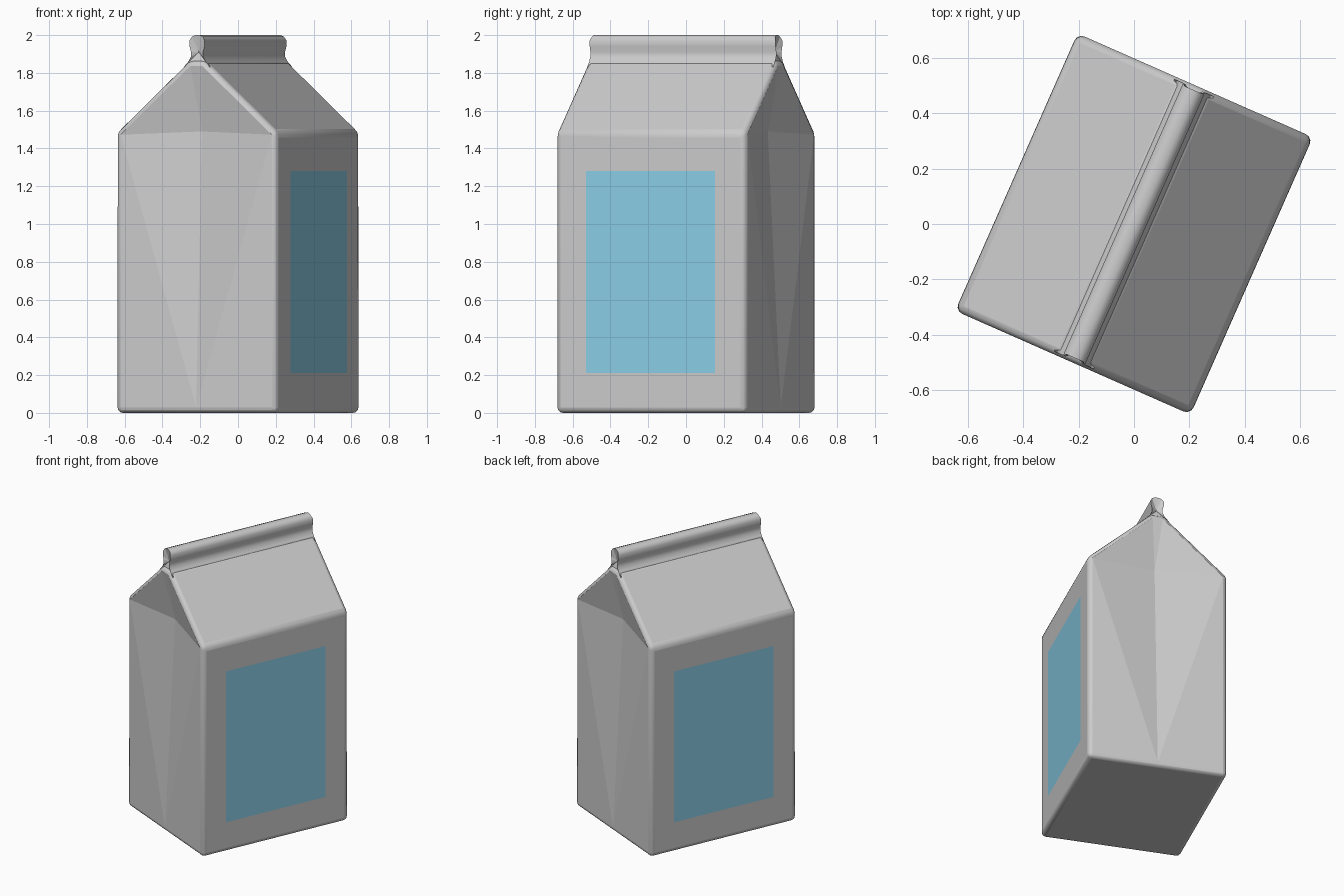
import bpy, bmesh
from math import radians
from mathutils import Matrix, Vector

if "Cube" in bpy.data.objects:
    bpy.data.objects.remove(bpy.data.objects["Cube"])

W, D, INSET = 0.465, 0.548, 0.075      # half width, half depth, gusset fold depth
TURN = Matrix.Rotation(radians(-23.8), 4, 'Z')


def extrude_profile(half, depth):
    """Mirror a right-hand x/z profile and extrude it along y."""
    bm = bmesh.new()
    pts = half + [(-x, z) for x, z in reversed(half)]
    face = bm.faces.new([bm.verts.new((x, -depth, z)) for x, z in pts])
    ext = bmesh.ops.extrude_face_region(bm, geom=[face])['geom']
    bmesh.ops.translate(bm, vec=(0, 2 * depth, 0),
                        verts=[g for g in ext if isinstance(g, bmesh.types.BMVert)])
    if not any(f.normal.y < -0.9 for f in bm.faces):
        bm.faces.new([v for v in bm.verts if v.co.y < 0])
    bmesh.ops.recalc_face_normals(bm, faces=bm.faces)
    return bm


def finish(bm, name, material=None):
    bmesh.ops.recalc_face_normals(bm, faces=bm.faces)
    bm.transform(TURN)
    me = bpy.data.meshes.new(name)
    bm.to_mesh(me)
    bm.free()
    if material:
        me.materials.append(material)
    ob = bpy.data.objects.new(name, me)
    bpy.context.collection.objects.link(ob)
    return ob


# Carton body: walls, sloped roof, rounded edges
bm = extrude_profile([(W, 0), (W, 1.485), (0.045, 1.865)], D)
bmesh.ops.bevel(bm, geom=list(bm.edges), offset=0.028, segments=3,
                profile=0.5, affect='EDGES', clamp_overlap=True)

# Folded gusset at each end, pushed in along the centre crease
bm.faces.ensure_lookup_table()
ends = [f for f in bm.faces if abs(f.normal.y) > 0.999 and f.calc_area() > 0.3]
for end in ends:
    y = end.calc_center_median().y
    vs = sorted(end.verts, key=lambda v: v.co.z)
    (l0, r0), (lt, rt), (ln, rn) = [sorted(vs[i:i + 2], key=lambda v: v.co.x) for i in (0, 2, 4)]
    bottom = bm.edges.get((l0, r0))
    bmesh.ops.delete(bm, geom=[end], context='FACES_ONLY')
    b = bmesh.utils.edge_split(bottom, l0, 0.5)[1]
    c = bm.verts.new((0, y - INSET * (1 if y > 0 else -1), 1.49))
    for loop in ((b, l0, lt), (b, lt, c), (b, c, rt), (b, rt, r0),
                 (c, lt, ln), (c, ln, rn), (c, rn, rt)):
        bm.faces.new(loop)
for f in bm.faces:
    f.smooth = f.calc_area() < 0.05 and len(f.verts) == 4
finish(bm, "carton_body")

# Sealed ridge along the top, with a small groove in each end
bm = extrude_profile([(0.078, 1.83), (0.05, 1.86), (0.036, 1.885), (0.034, 1.91),
                      (0.043, 1.94), (0.043, 1.972), (0.032, 1.992), (0.012, 2.0)], D - 0.01)
for f in bm.faces:
    f.smooth = abs(f.normal.y) < 0.5
for v in bm.verts:
    if v.co.z > 1.98:
        v.co.y *= 0.985
for end in [f for f in bm.faces if abs(f.normal.y) > 0.5]:
    s = 1 if end.calc_center_median().y > 0 else -1
    tip = bmesh.ops.poke(bm, faces=[end])['verts'][0]
    tip.co = Vector((0, s * (D - 0.035), 1.91))
finish(bm, "top_ridge")

# Blue label panel on both long sides
blue = bpy.data.materials.new("label_blue")
blue.diffuse_color = (0.26, 0.62, 0.80, 1)
blue.use_nodes = True
blue.node_tree.nodes["Principled BSDF"].inputs["Base Color"].default_value = blue.diffuse_color
for side, name in ((1, "label_right"), (-1, "label_left")):
    bm = bmesh.new()
    x = side * (W + 0.002)
    loop = [(x, -0.373, 0.21), (x, 0.373, 0.21), (x, 0.373, 1.28), (x, -0.373, 1.28)]
    f = bm.faces.new([bm.verts.new(p) for p in loop[::side]])
    me_ob = finish(bm, name, blue)
    # Make sure the panel faces outwards
    out = TURN.to_3x3() @ Vector((side, 0, 0))
    if me_ob.data.polygons[0].normal.dot(out) < 0:
        me_ob.data.flip_normals()
